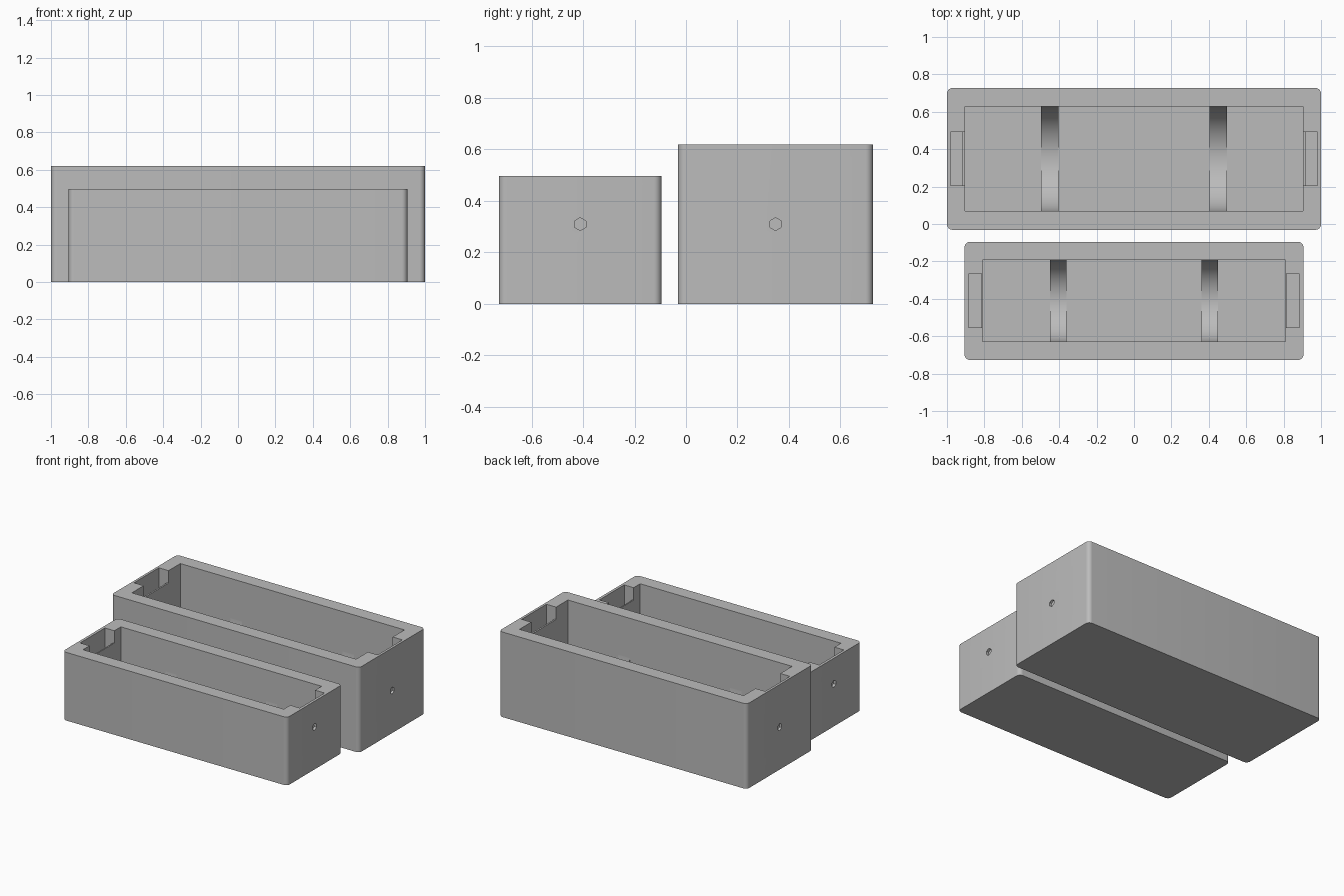
import bpy, bmesh, math
from mathutils import Vector

if "Cube" in bpy.data.objects:
    bpy.data.objects.remove(bpy.data.objects["Cube"])

grey = bpy.data.materials.new("light grey plastic")
grey.diffuse_color = (0.5, 0.5, 0.5, 1)
grey.use_nodes = True
grey.node_tree.nodes["Principled BSDF"].inputs["Base Color"].default_value = grey.diffuse_color


def finish(name, bm):
    bmesh.ops.recalc_face_normals(bm, faces=bm.faces[:])
    mesh = bpy.data.meshes.new(name)
    bm.to_mesh(mesh)
    bm.free()
    obj = bpy.data.objects.new(name, mesh)
    bpy.context.collection.objects.link(obj)
    mesh.materials.append(grey)
    return obj


def block(name, lo, hi, radius=0):
    """Box between two corners, with optional rounded upright edges."""
    bm = bmesh.new()
    bmesh.ops.create_cube(bm, size=1)
    for v in bm.verts:
        v.co = Vector([lo[i] if v.co[i] < 0 else hi[i] for i in range(3)])
    if radius:
        upright = [e for e in bm.edges
                   if abs(e.verts[0].co.z - e.verts[1].co.z) > 0.01]
        bmesh.ops.bevel(bm, geom=upright, offset=radius, segments=8,
                        profile=0.5, affect='EDGES')
    return finish(name, bm)


def prism_x(name, profile, x0, x1):
    """Extrude a (y, z) profile along x."""
    bm = bmesh.new()
    face = bm.faces.new([bm.verts.new((x0, y, z)) for y, z in profile])
    ext = bmesh.ops.extrude_face_region(bm, geom=[face])
    bmesh.ops.translate(bm, vec=(x1 - x0, 0, 0),
                        verts=[g for g in ext["geom"] if isinstance(g, bmesh.types.BMVert)])
    return finish(name, bm)


def smooth(obj):
    bpy.ops.object.select_all(action='DESELECT')
    obj.select_set(True)
    bpy.context.view_layer.objects.active = obj
    bpy.ops.object.shade_smooth_by_angle(angle=math.radians(30))


def cut(obj, cutter):
    mod = obj.modifiers.new("cut", 'BOOLEAN')
    mod.operation, mod.solver, mod.object = 'DIFFERENCE', 'EXACT', cutter
    bpy.context.view_layer.objects.active = obj
    bpy.ops.object.modifier_apply(modifier=mod.name)
    bpy.data.objects.remove(cutter)


def tray(name, half_len, yc, half_wid, height, cav_len, cav_wid,
         lip, slot_end, rib_in, rib_out):
    floor, slot_wid, hole_z, top = 0.05, 0.143, 0.31, height + 0.1
    body = block(name + "_case", (-half_len, yc - half_wid, 0),
                 (half_len, yc + half_wid, height), 0.03)
    # main cavity
    cut(body, block("cavity_cutter", (-cav_len, yc - cav_wid, floor),
                    (cav_len, yc + cav_wid, top)))
    for s in (-1, 1):
        # contact slot in the end wall, behind a thin lip
        a, b = sorted((s * lip, s * slot_end))
        cut(body, block("slot_cutter", (a, yc - slot_wid, floor),
                        (b, yc + slot_wid, top)))
        # lowered top of the lip
        a, b = sorted((s * (cav_len - 0.02), s * (lip + 0.01)))
        cut(body, block("lip_cutter", (a, yc - slot_wid, height - 0.09),
                        (b, yc + slot_wid, top)))
        # six-sided wire hole
        ring = [(yc + 0.025 * math.sin(i * math.pi / 3),
                 hole_z + 0.025 * math.cos(i * math.pi / 3)) for i in range(6)]
        cut(body, prism_x("hole_cutter", ring, s * (slot_end - 0.03), s * (half_len + 0.05)))
    smooth(body)

    # curved cradle ribs, tangent to the floor
    r, n = cav_wid, 32
    arc = [(yc - r * math.cos(math.pi * i / n),
            floor + 0.001 + r - r * math.sin(math.pi * i / n)) for i in range(n + 1)]
    e = 0.004
    outline = arc + [(yc + r + e, floor + r), (yc + r + e, floor - e),
                     (yc - r - e, floor - e), (yc - r - e, floor + r)]
    for side, s in (("left", -1), ("right", 1)):
        smooth(prism_x(name + "_cradle_" + side, outline, s * rib_in, s * rib_out))


tray("large_tray", 1.0, 0.348, 0.379, 0.62, 0.904, 0.279, 0.916, 0.982, 0.405, 0.498)
tray("small_tray", 0.906, -0.411, 0.316, 0.497, 0.81, 0.218, 0.819, 0.886, 0.36, 0.45)
